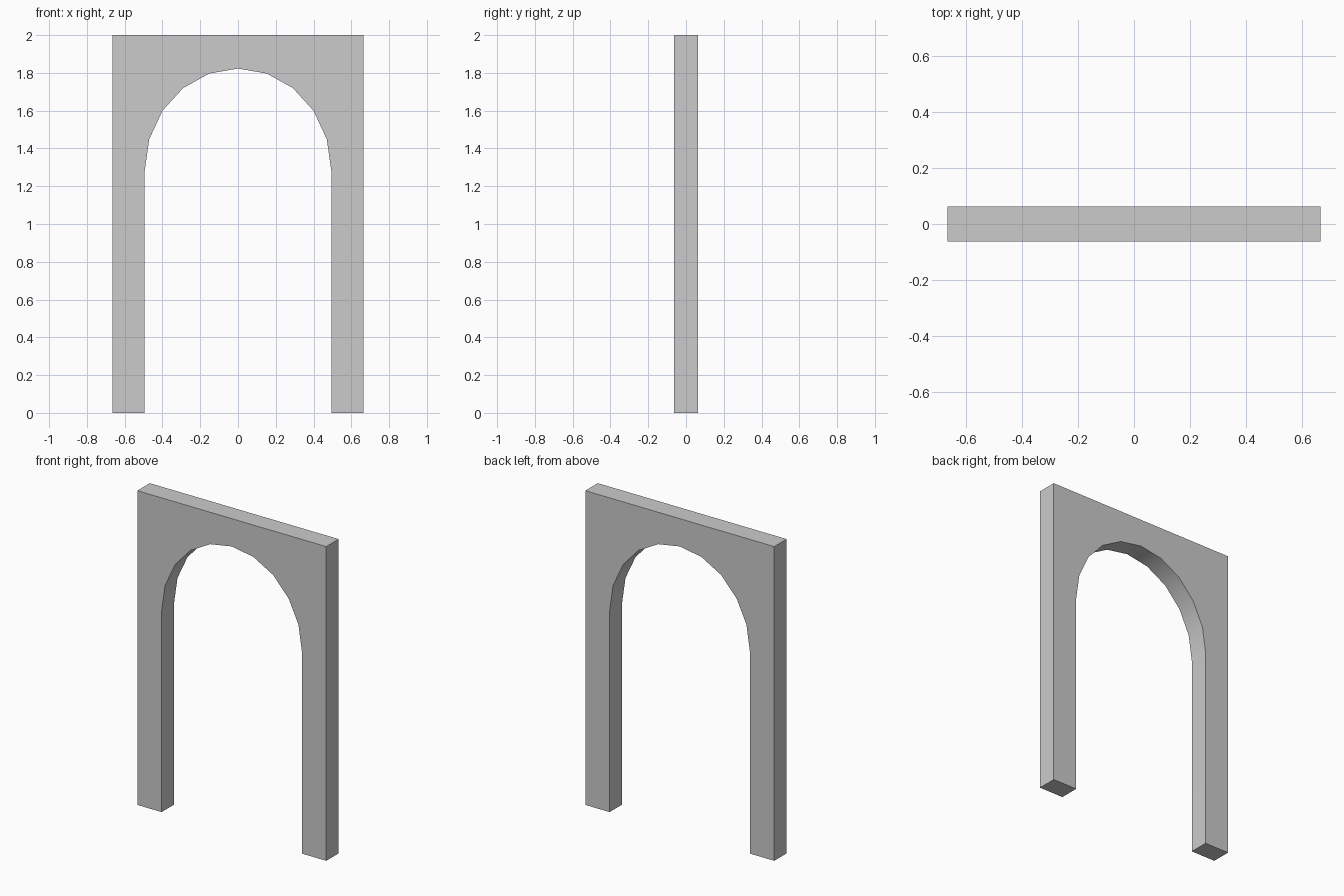
import bpy, bmesh
from math import sin, cos, pi

if "Cube" in bpy.data.objects:
    bpy.data.objects.remove(bpy.data.objects["Cube"])

W, H, D = 0.665, 2.0, 0.125        # half width, height, depth
A, B, SPRING = 0.494, 0.541, 1.282  # arch half width, rise, spring height
STEPS = 10

# Front profile: outer frame, then the opening with its elliptical head
profile = [(A, 0), (W, 0), (W, H), (-W, H), (-W, 0), (-A, 0)]
profile += [(-A * cos(pi * i / STEPS), SPRING + B * sin(pi * i / STEPS))
            for i in range(STEPS + 1)]

# Extrude the profile through the wall thickness
bm = bmesh.new()
face = bm.faces.new([bm.verts.new((x, -D / 2, z)) for x, z in profile])
ext = bmesh.ops.extrude_face_region(bm, geom=[face], use_keep_orig=True)
bmesh.ops.translate(bm, vec=(0, D, 0),
                    verts=[g for g in ext["geom"] if isinstance(g, bmesh.types.BMVert)])
bmesh.ops.recalc_face_normals(bm, faces=bm.faces[:])
mesh = bpy.data.meshes.new("archway")
bm.to_mesh(mesh)
bm.free()

archway = bpy.data.objects.new("archway", mesh)
bpy.context.collection.objects.link(archway)

# Smooth the curved soffit, keep the corners sharp
bpy.context.view_layer.objects.active = archway
archway.select_set(True)
bpy.ops.object.shade_smooth_by_angle(angle=pi / 6)
